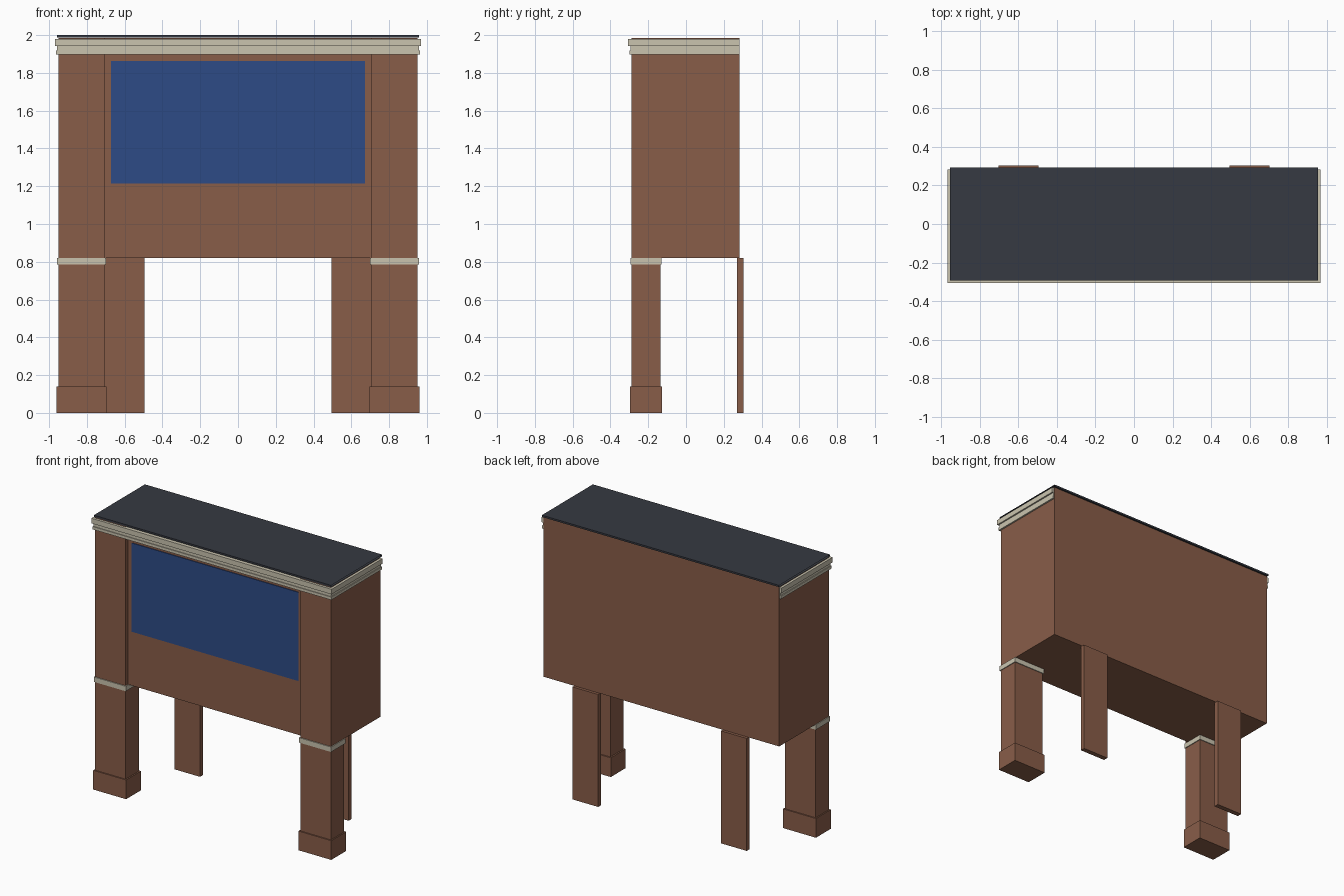
import bpy
import bmesh

if "Cube" in bpy.data.objects:
    bpy.data.objects.remove(bpy.data.objects["Cube"], do_unlink=True)


def material(name, rgb):
    m = bpy.data.materials.new(name)
    m.use_nodes = True
    m.diffuse_color = (*rgb, 1)
    m.node_tree.nodes["Principled BSDF"].inputs["Base Color"].default_value = (*rgb, 1)
    return m


brown = material("brick brown", (0.25, 0.11, 0.066))
cream = material("stone cream", (0.59, 0.55, 0.43))
slate = material("roof slate", (0.037, 0.042, 0.054))
blue = material("sign blue", (0.026, 0.07, 0.24))


def prism(name, outline, z0, z1, mat, open_ends=False):
    """Extrude a plan outline from z0 to z1."""
    bm = bmesh.new()
    base = bm.faces.new([bm.verts.new((x, y, z0)) for x, y in outline])
    ext = bmesh.ops.extrude_face_region(bm, geom=[base])["geom"]
    top = [v for v in ext if isinstance(v, bmesh.types.BMVert)]
    bmesh.ops.translate(bm, verts=top, vec=(0, 0, z1 - z0))
    bmesh.ops.recalc_face_normals(bm, faces=bm.faces)
    if open_ends:
        ends = [f for f in bm.faces if abs(f.normal.x) > 0.9]
        bmesh.ops.delete(bm, geom=ends, context="FACES")
    mesh = bpy.data.meshes.new(name)
    bm.to_mesh(mesh)
    bm.free()
    mesh.materials.append(mat)
    ob = bpy.data.objects.new(name, mesh)
    bpy.context.collection.objects.link(ob)
    return ob


def box(name, x0, x1, y0, y1, z0, z1, mat, open_ends=False):
    return prism(name, [(x0, y0), (x1, y0), (x1, y1), (x0, y1)], z0, z1, mat, open_ends)


# Main body, with the front set back between the corner piers
W, PIER = 0.951, 0.705
FRONT, BACK, RECESS = -0.288, 0.284, -0.26
half = [(PIER, RECESS), (PIER, FRONT), (W, FRONT), (W, BACK)]
outline = half + [(-x, y) for x, y in reversed(half)]
prism("body", outline, 0.82, 1.985, brown)

# Blue sign panel on the recessed front
box("sign_panel", -0.672, 0.672, RECESS - 0.005, RECESS, 1.215, 1.862, blue)

# Cornice bands on the front and sides, flush with the back
for name, out, z0, z1 in (("cornice_lower", 0.012, 1.897, 1.918),
                          ("cornice_middle", 0.007, 1.918, 1.942),
                          ("cornice_upper", 0.018, 1.942, 1.979)):
    box(name, -W - out, W + out, FRONT - out, BACK - 0.002, z0, z1, cream)

# Thin roof sheet, open at its two ends
box("roof", -0.957, 0.957, -0.294, 0.294, 1.987, 2.0, slate, open_ends=True)

# Legs on both sides
for side, s in (("left", 1), ("right", -1)):
    def leg_part(name, xa, xb, y0, y1, z0, z1, mat):
        a, b = sorted((s * xa, s * xb))
        box(f"{side}_{name}", a, b, y0, y1, z0, z1, mat)

    leg_part("front_leg", PIER, W, FRONT, -0.135, 0.1, 0.8, brown)
    leg_part("front_plinth", 0.695, 0.96, -0.297, -0.126, 0, 0.14, brown)
    leg_part("front_leg_cap", 0.699, 0.957, -0.295, -0.129, 0.785, 0.821, cream)
    leg_part("back_leg", 0.495, 0.703, 0.27, 0.305, 0, 0.82, brown)
